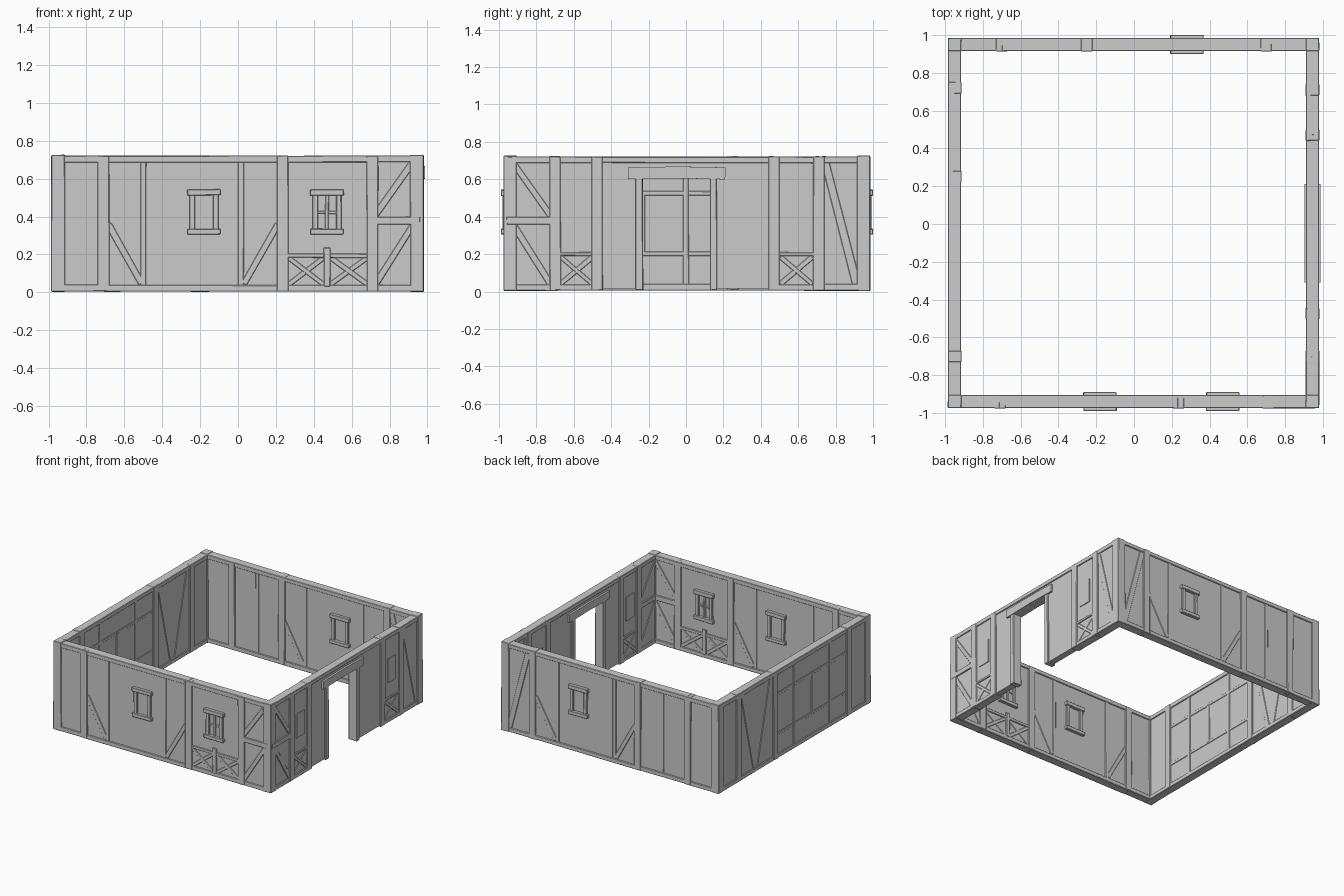
import bpy, bmesh, random
from mathutils import Vector

random.seed(4)
cube = bpy.data.objects.get("Cube")
if cube:
    bpy.data.objects.remove(cube, do_unlink=True)

mat = bpy.data.materials.new("plain_grey")
mat.use_nodes = True
GREY = (0.6, 0.6, 0.6, 1)
mat.diffuse_color = GREY
mat.node_tree.nodes["Principled BSDF"].inputs["Base Color"].default_value = GREY

# Wall frames: u runs along the wall, z is up, d points outward
WALLS = {
    "front": lambda u, z, d: (u, -0.94 - d, z),
    "back": lambda u, z, d: (u, 0.95 + d, z),
    "left": lambda u, z, d: (-0.95 - d, u, z),
    "right": lambda u, z, d: (0.945 + d, u, z),
}
PANEL, THIN, RAIL, POST = 0.026, 0.031, 0.034, 0.036


def beam(wall, name, start, end, width, half, wobble=0.002, bevel=0.003):
    """Timber from start to end in the wall plane, passing through the wall."""
    a, b = Vector(start), Vector(end)
    run = (b - a).normalized()
    side = Vector((-run.y, run.x)) * width / 2
    bm = bmesh.new()
    loops = []
    for d in (-half, half):
        ring = []
        for p in (a - side, b - side, b + side, a + side):
            u = p.x + random.uniform(-wobble, wobble)
            z = max(0, p.y + random.uniform(-wobble, wobble))
            ring.append(bm.verts.new(WALLS[wall](u, z, d)))
        loops.append(ring)
    bm.faces.new(loops[0])
    bm.faces.new(loops[1])
    for i in range(4):
        j = (i + 1) % 4
        bm.faces.new((loops[0][i], loops[0][j], loops[1][j], loops[1][i]))
    bmesh.ops.recalc_face_normals(bm, faces=bm.faces)
    me = bpy.data.meshes.new(name)
    bm.to_mesh(me)
    bm.free()
    me.materials.append(mat)
    ob = bpy.data.objects.new(wall + "_" + name, me)
    bpy.context.collection.objects.link(ob)
    if bevel:
        mod = ob.modifiers.new("worn_edges", "BEVEL")
        mod.width = bevel
        mod.segments = 1
    return ob


def panel(wall, u0, u1, z0=0.015, z1=0.7, half=PANEL, name="plaster"):
    beam(wall, name, (u0, (z0 + z1) / 2), (u1, (z0 + z1) / 2), z1 - z0, half, 0, 0)


def post(wall, u, width=0.06, z0=0.006, z1=0.722, half=POST, name="post"):
    beam(wall, name, (u, z0), (u, z1), width, half)


def rail(wall, u0, u1, z, width=0.032, half=RAIL, name="rail"):
    beam(wall, name, (u0, z), (u1, z), width, half)


def stud(wall, u, z0=0.03, z1=0.7):
    post(wall, u, 0.03, z0, z1, THIN, "stud")


def brace(wall, a, b, width=0.034):
    beam(wall, "brace", a, b, width, THIN)


def cross(wall, u0, u1, z0=0.04, z1=0.185):
    beam(wall, "cross_brace", (u0, z0), (u1, z1), 0.026, THIN - 0.001)
    beam(wall, "cross_brace", (u0, z1), (u1, z0), 0.026, THIN)


def window(wall, u, barred=False):
    for s in (-1, 1):
        post(wall, u + s * 0.062, 0.028, 0.32, 0.53, 0.041, "window_jamb")
    rail(wall, u - 0.088, u + 0.088, 0.528, 0.032, 0.05, "window_lintel")
    rail(wall, u - 0.088, u + 0.088, 0.32, 0.03, 0.05, "window_sill")
    if barred:
        post(wall, u, 0.02, 0.32, 0.53, 0.036, "window_mullion")
        rail(wall, u - 0.062, u + 0.062, 0.423, 0.016, 0.033, "window_bar")


def window_bay(wall, left):
    """Wide bay with a window, two studs and two low braces."""
    stud(wall, left + 0.21)
    stud(wall, left + 0.725)
    brace(wall, (left + 0.025, 0.36), (left + 0.2, 0.045))
    brace(wall, (left + 0.92, 0.36), (left + 0.74, 0.045))
    window(wall, left + 0.53)


def corner_bay(wall, inner, outer):
    """Narrow bay beside the corner with a mid rail and two braces."""
    rail(wall, inner, outer, 0.378, 0.042, RAIL + 0.002, "mid_rail")
    reach = inner + (outer - inner) * 0.83
    brace(wall, (inner, 0.4), (reach, 0.68))
    brace(wall, (inner, 0.03), (reach, 0.35))


# Main posts, corner posts, top rails and sills
layout = {
    "front": (-0.71, 0.235, 0.71),
    "back": (-0.7, -0.25, 0.7),
    "left": (-0.7, 0.25, 0.72),
    "right": (-0.7, -0.475, 0.47, 0.71),
}
for wall, posts in layout.items():
    for u in posts:
        post(wall, u)
    stops = (-0.95,) + posts + (0.95,)
    for u0, u1 in zip(stops, stops[1:]):
        rail(wall, u0, u1, 0.704, 0.034, RAIL, "top_rail")
        if not (wall == "right" and u0 < 0 < u1):
            rail(wall, u0, u1, 0.022, 0.034, RAIL, "sill")
    if wall != "right":
        panel(wall, -0.95, 0.95)
for wall in ("front", "back"):
    for u in (-0.95, 0.945):
        post(wall, u, 0.07, 0.003, 0.725, 0.035, "corner_post")

# Front wall
window_bay("front", -0.71)
window("front", 0.47, True)
rail("front", 0.25, 0.7, 0.193, 0.022)
post("front", 0.47, 0.034, 0.03, 0.235, 0.037, "short_post")
cross("front", 0.265, 0.455)
cross("front", 0.485, 0.685)
corner_bay("front", 0.72, 0.96)

# Back wall
window_bay("back", -0.25)
stud("back", -0.47)
brace("back", (0.74, 0.69), (0.91, 0.03), 0.045)

# Left wall
for z in (0.203, 0.525):
    rail("left", -0.7, 0.25, z, 0.025, THIN - 0.001)
stud("left", -0.46)
stud("left", 0.0)
stud("left", -0.235, 0.2, 0.525)
brace("left", (0.3, 0.69), (0.46, 0.03), 0.04)
brace("left", (0.67, 0.69), (0.51, 0.03), 0.04)

# Right wall with the doorway
panel("right", -0.95, -0.25)
panel("right", 0.145, 0.95)
panel("right", -0.25, 0.145, 0.63)
corner_bay("right", -0.72, -0.96)
brace("right", (0.745, 0.69), (0.915, 0.03), 0.045)
for centre in (-0.585, 0.59):
    rail("right", centre - 0.1, centre + 0.1, 0.2, 0.02)
    cross("right", centre - 0.085, centre + 0.085)
    panel("right", centre - 0.053, centre + 0.053, 0.325, 0.52, 0.032, "shutter")
post("right", -0.25, 0.04, 0.008, 0.62, 0.038, "door_jamb")
post("right", 0.147, 0.036, 0.008, 0.62, 0.038, "door_jamb")
for a, b in (((-0.31, 0.632), (-0.05, 0.637)), ((-0.05, 0.637), (0.21, 0.632))):
    beam("right", "door_lintel", a, b, 0.063, 0.042, 0.001, 0)
